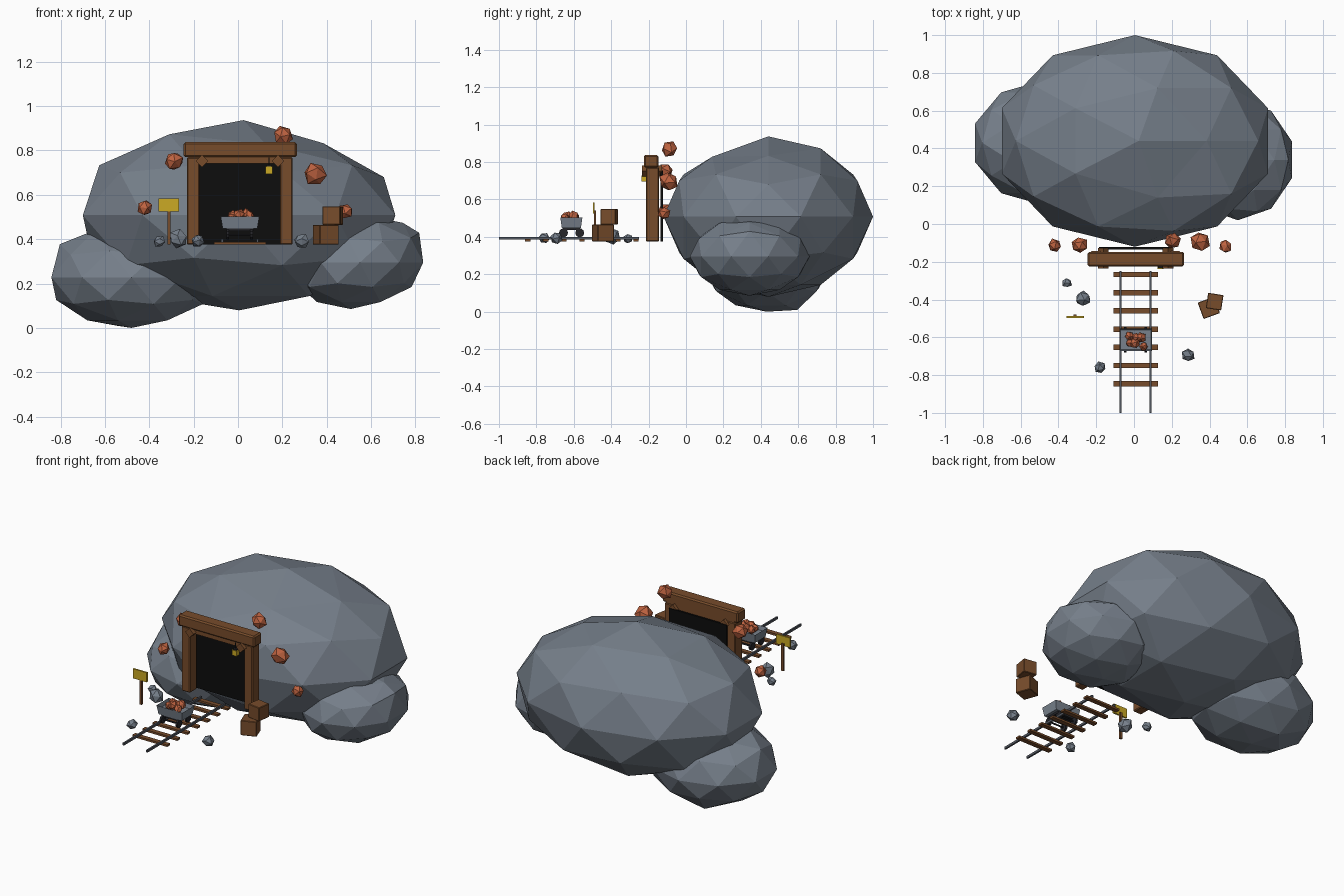
import bpy, bmesh, math, random
from mathutils import Vector, Euler

if "Cube" in bpy.data.objects:
    bpy.data.objects.remove(bpy.data.objects["Cube"])

random.seed(4)


def material(name, rgb):
    m = bpy.data.materials.new(name)
    m.diffuse_color = (*rgb, 1)
    m.use_nodes = True
    m.node_tree.nodes["Principled BSDF"].inputs["Base Color"].default_value = m.diffuse_color
    return m


ROCK = material("grey rock", (0.180, 0.212, 0.255))
WOOD = material("brown wood", (0.185, 0.072, 0.024))
ORE = material("copper ore", (0.52, 0.125, 0.052))
BLACK = material("tunnel black", (0.004, 0.004, 0.004))
STEEL = material("rail steel", (0.085, 0.095, 0.115))
IRON = material("dark iron", (0.018, 0.018, 0.022))
YELLOW = material("sign yellow", (0.60, 0.40, 0.018))
CART = material("cart metal", (0.190, 0.222, 0.265))


def finish(bm, name, mat, loc=(0, 0, 0), rot=(0, 0, 0), bevel=0):
    bmesh.ops.recalc_face_normals(bm, faces=bm.faces)
    me = bpy.data.meshes.new(name)
    bm.to_mesh(me)
    bm.free()
    me.materials.append(mat)
    ob = bpy.data.objects.new(name, me)
    ob.location, ob.rotation_euler = loc, rot
    bpy.context.collection.objects.link(ob)
    if bevel:
        mod = ob.modifiers.new("worn edges", "BEVEL")
        mod.width, mod.segments = bevel, 1
    return ob


def box(name, mat, x, y, z, rot=(0, 0, 0), bevel=0):
    """Box from (min, max) ranges, turned about its centre."""
    bm = bmesh.new()
    bmesh.ops.create_cube(bm, size=1)
    bmesh.ops.scale(bm, vec=[r[1] - r[0] for r in (x, y, z)], verts=bm.verts)
    return finish(bm, name, mat, [(r[0] + r[1]) / 2 for r in (x, y, z)], rot, bevel)


def boulder(name, loc, radii, lean=0, tweaks=()):
    """Faceted ellipsoid; tweaks move the vertex nearest a direction."""
    bm = bmesh.new()
    bmesh.ops.create_icosphere(bm, subdivisions=2, radius=1)
    moves = [(min(bm.verts, key=lambda v: (v.co - Vector(d)).length), Vector(o))
             for d, o in tweaks]
    for v in bm.verts:
        v.co = Vector([a * b for a, b in zip(v.co, radii)])
        v.co.x += lean * v.co.z
    for v, o in moves:
        v.co += o
    return finish(bm, name, ROCK, loc)


def chunk(name, mat, loc, r):
    """Small rough icosahedron."""
    bm = bmesh.new()
    bmesh.ops.create_icosphere(bm, subdivisions=1, radius=r)
    for v in bm.verts:
        v.co *= random.uniform(0.88, 1.12)
    return finish(bm, name, mat, loc, [random.uniform(0, 6.28) for _ in range(3)])


def rod(name, mat, loc, r, length, rot, sides=10):
    bm = bmesh.new()
    bmesh.ops.create_cone(bm, cap_ends=True, segments=sides, radius1=r, radius2=r, depth=length)
    return finish(bm, name, mat, loc, rot)


# Hill: one big boulder and two side lobes
boulder("main_boulder", (0.005, 0.44, 0.508), (0.741, 0.56, 0.429), tweaks=[
    ((0.526, 0, 0.851), (-0.01, 0, -0.04)),
    ((0.162, -0.5, 0.851), (0, -0.02, -0.045)),
    ((0.894, 0, 0.447), (-0.01, 0, -0.02)),
    ((0, 0, 1), (0.02, 0, 0))])
boulder("left_boulder", (-0.48, 0.43, 0.228), (0.38, 0.33, 0.228), tweaks=[
    ((-0.85, 0, 0.526), (0, 0, 0.03)),
    ((-0.425, -0.309, 0.851), (0, 0, 0.02)),
    ((-0.162, 0.5, -0.851), (0, 0, -0.025))])
boulder("right_boulder", (0.55, 0.34, 0.295), (0.30, 0.32, 0.21), lean=0.2, tweaks=[
    ((0.894, 0, 0.447), (-0.02, 0, 0.04))])

# Mine entrance: dark opening, posts, lintel, corner braces
box("tunnel_opening", BLACK, (-0.185, 0.20), (-0.135, -0.123), (0.375, 0.755))
box("left_post", WOOD, (-0.23, -0.173), (-0.214, -0.144), (0.375, 0.77), bevel=0.005)
box("right_post", WOOD, (0.19, 0.246), (-0.214, -0.144), (0.375, 0.77), bevel=0.005)
box("under_beam", WOOD, (-0.222, 0.238), (-0.21, -0.148), (0.742, 0.78))
box("lintel", WOOD, (-0.245, 0.265), (-0.224, -0.148), (0.77, 0.838), bevel=0.008)
for side, x in (("left", -0.162), ("right", 0.18)):
    box(side + "_brace", WOOD, (x - 0.02, x + 0.02), (-0.236, -0.128), (0.732, 0.772),
        rot=(0, math.radians(45), 0))

# Hanging lantern
box("lantern", YELLOW, (0.124, 0.156), (-0.237, -0.207), (0.695, 0.727))
box("lantern_cap", IRON, (0.128, 0.152), (-0.233, -0.211), (0.727, 0.735))
rod("lantern_hook", IRON, (0.14, -0.222, 0.75), 0.003, 0.035, (0, 0, 0), 6)

# Track
for i in range(7):
    y = -0.267 - i * 0.0965
    box(f"sleeper_{i + 1}", WOOD, (-0.108, 0.126), (y - 0.014, y + 0.014), (0.375, 0.387))
for side, x in (("left", -0.071), ("right", 0.088)):
    box(side + "_rail", STEEL, (x - 0.005, x + 0.005), (-1.0, -0.25), (0.386, 0.4))

# Ore cart: tapered open tray, frame, wheels and load
CX, CY = 0.009, -0.613
bm = bmesh.new()
bmesh.ops.create_cube(bm, size=1)
for v in bm.verts:
    top = v.co.z > 0
    v.co.x *= 0.174 if top else 0.156
    v.co.y *= 0.118 if top else 0.102
    v.co.z *= 0.054
rim = max(bm.faces, key=lambda f: f.calc_center_median().z)
bmesh.ops.inset_individual(bm, faces=[rim], thickness=0.009)
bmesh.ops.translate(bm, vec=(0, 0, -0.025), verts=rim.verts)
finish(bm, "cart_tray", CART, (CX, CY, 0.475))
box("cart_frame", IRON, (CX - 0.06, CX + 0.06), (CY - 0.045, CY + 0.045), (0.436, 0.449))
for i, y in enumerate((-0.655, -0.568)):
    rod(f"cart_axle_{i + 1}", IRON, (CX, y, 0.42), 0.005, 0.11, (0, math.pi / 2, 0), 6)
    for j, x in enumerate((-0.046, 0.061)):
        rod(f"cart_wheel_{i * 2 + j + 1}", IRON, (x, y, 0.421), 0.024, 0.013, (0, math.pi / 2, 0))
for i, (x, y, z, r) in enumerate([(-0.025, -0.593, 0.505, 0.026), (0.038, -0.602, 0.51, 0.028),
                                  (0.005, -0.632, 0.508, 0.028), (0.05, -0.648, 0.505, 0.025),
                                  (-0.02, -0.63, 0.50, 0.025), (0.01, -0.60, 0.505, 0.024)]):
    chunk(f"cart_ore_{i + 1}", ORE, (x, y, z), r)

# Ore lumps around the entrance
for i, (x, y, z, r) in enumerate([(-0.42, -0.115, 0.54, 0.038), (-0.29, -0.112, 0.754, 0.045),
                                  (0.203, -0.09, 0.868, 0.046), (0.35, -0.093, 0.695, 0.052),
                                  (0.485, -0.118, 0.527, 0.035)]):
    chunk(f"ore_lump_{i + 1}", ORE, (x, y, z), r)

# Loose stones
for i, (x, y, z, r) in enumerate([(-0.355, -0.312, 0.39, 0.027), (-0.27, -0.395, 0.403, 0.042),
                                  (0.287, -0.695, 0.393, 0.035), (-0.18, -0.76, 0.393, 0.031)]):
    chunk(f"loose_stone_{i + 1}", ROCK, (x, y, z), r)

# Sign
box("sign_post", WOOD, (-0.319, -0.304), (-0.492, -0.48), (0.375, 0.54))
box("sign_board", YELLOW, (-0.358, -0.265), (-0.498, -0.488), (0.525, 0.583))

# Stacked crates
box("lower_crate", WOOD, (0.35, 0.442), (-0.49, -0.398), (0.375, 0.465),
    rot=(0, 0, math.radians(20)), bevel=0.003)
box("upper_crate", WOOD, (0.386, 0.468), (-0.452, -0.37), (0.465, 0.548),
    rot=(0, 0, math.radians(-9)), bevel=0.003)
